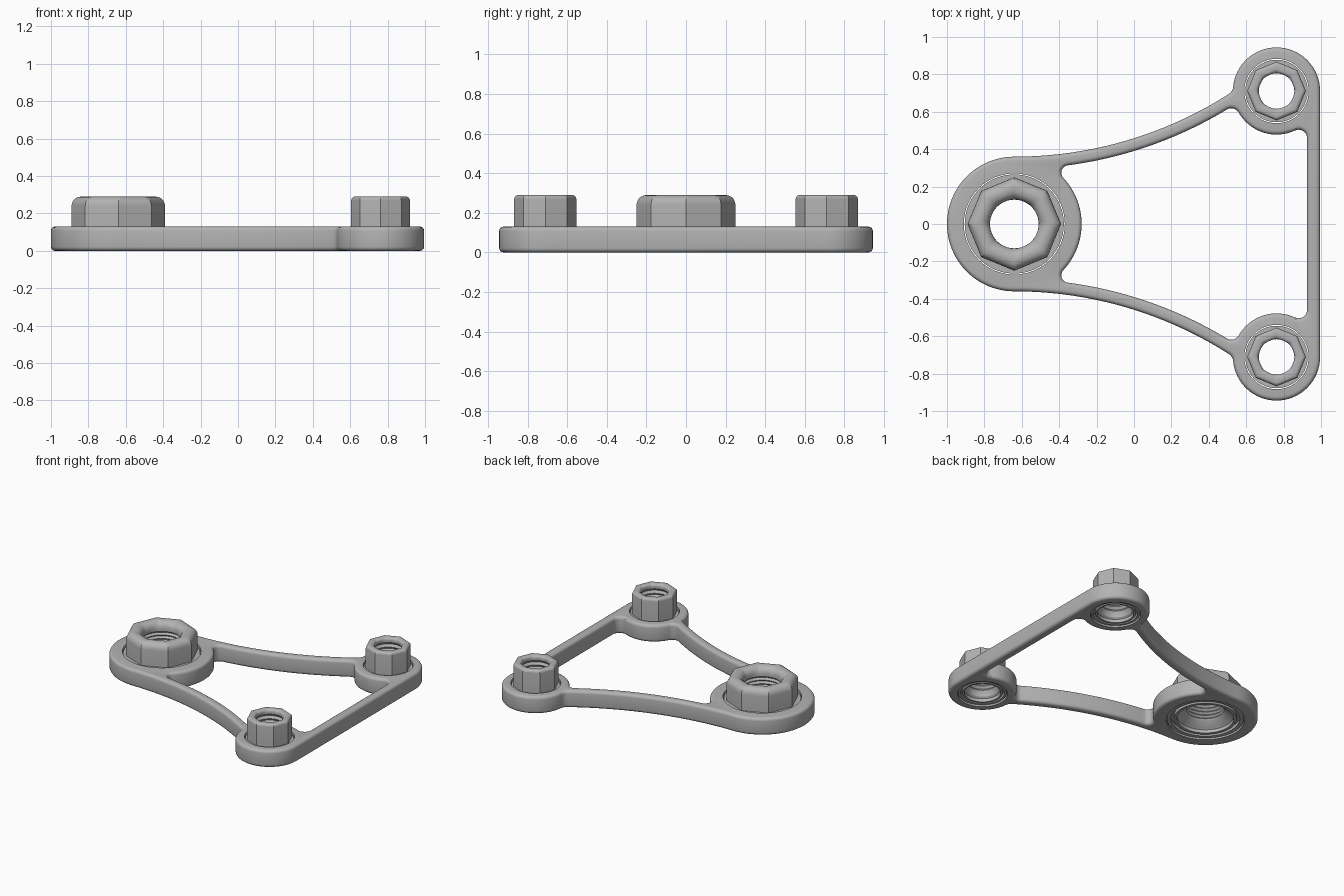
import bpy, bmesh
from math import pi, cos, sin, atan2, radians
from mathutils import Vector as V

cube = bpy.data.objects.get("Cube")
if cube:
    bpy.data.objects.remove(cube, do_unlink=True)

grey = bpy.data.materials.new("satin_grey")
grey.use_nodes = True
grey.diffuse_color = (0.45, 0.45, 0.45, 1)
grey.node_tree.nodes["Principled BSDF"].inputs["Base Color"].default_value = (0.45, 0.45, 0.45, 1)

PLATE_H, TOP, EDGE = 0.13, 0.29, 0.022
BIG, BIG_R = V((-0.64, 0)), 0.36
SMALL, SMALL_R = V((0.762, 0.711)), 0.233
SWEEP, OUT_R, IN_R = V((-0.64, 2.49)), 2.13, 2.195   # curved arm arcs
BAR_OUT, BAR_IN = 0.995, 0.925
FAR = 500


def link(name, mesh):
    ob = bpy.data.objects.new(name, mesh)
    bpy.context.collection.objects.link(ob)
    return ob


def smooth(ob):
    bpy.ops.object.select_all(action='DESELECT')
    ob.select_set(True)
    bpy.context.view_layer.objects.active = ob
    bpy.ops.object.shade_smooth_by_angle(angle=radians(28))


def arc(c, p, q, n):
    """Points on the shorter arc around c from p to q."""
    a, b = atan2(*(p - c).yx), atan2(*(q - c).yx)
    d = (b - a + pi) % (2 * pi) - pi
    r = (p - c).length
    return [c + V((cos(a + d * i / n), sin(a + d * i / n))) * r for i in range(n + 1)]


def fillet(c1, r1, c2, r2, rf, near):
    """Fillet centre and tangent points; a negative radius means tangent inside."""
    d1, d2 = abs(r1 + rf), abs(r2 + rf)
    ax = c2 - c1
    d = ax.length
    ax.normalize()
    t = (d1 * d1 - d2 * d2 + d * d) / (2 * d)
    h = max(d1 * d1 - t * t, 0) ** 0.5
    f = min((c1 + ax * t + V((-ax.y, ax.x)) * s * h for s in (1, -1)),
            key=lambda p: (p - near).length)
    touch = [f + (c - f).normalized() * rf * (1 if r > 0 else -1)
             for c, r in ((c1, r1), (c2, r2))]
    return f, touch[0], touch[1]


def mirrored(half):
    pts = half + [V((p.x, -p.y)) for p in reversed(half)]
    return [p for i, p in enumerate(pts) if (p - pts[i - 1]).length > 1e-4]


# Outer outline
f, a, b = fillet(SMALL, SMALL_R, SWEEP, -OUT_R, 0.05, V((0.49, 0.73)))
crown = SMALL + V((0, SMALL_R))
outer = arc(SMALL, V((BAR_OUT, SMALL.y)), crown, 16) + arc(SMALL, crown, a, 16)
outer += arc(f, a, b, 8) + arc(SWEEP, b, BIG + V((0, BIG_R)), 28)
outer += arc(BIG, BIG + V((0, BIG_R)), BIG - V((BIG_R, 0)), 24)

# Inner window outline
f1, a1, b1 = fillet(V((BAR_IN + FAR, 0)), FAR, SMALL, SMALL_R, 0.045, V((0.88, 0.46)))
f2, a2, b2 = fillet(SMALL, SMALL_R, SWEEP, IN_R, 0.045, V((0.53, 0.56)))
f3, a3, b3 = fillet(SWEEP, IN_R, BIG, BIG_R, 0.04, V((-0.35, 0.27)))
a1.x = BAR_IN
inner = arc(f1, a1, b1, 10) + arc(SMALL, b1, a2, 16) + arc(f2, a2, b2, 10)
inner += arc(SWEEP, b2, a3, 28) + arc(f3, a3, b3, 10)
inner += arc(BIG, b3, BIG + V((BIG_R, 0)), 16)

# Plate with rounded rims, from a filled curve
cu = bpy.data.curves.new("plate_outline", 'CURVE')
cu.dimensions, cu.fill_mode = '2D', 'BOTH'
cu.extrude, cu.bevel_depth = PLATE_H / 2 - EDGE, EDGE
cu.bevel_resolution, cu.offset = 3, -EDGE
for pts in (mirrored(outer), mirrored(inner)):
    sp = cu.splines.new('POLY')
    sp.points.add(len(pts) - 1)
    for sp_pt, p in zip(sp.points, pts):
        sp_pt.co = (p.x, p.y, 0, 1)
    sp.use_cyclic_u = True
outline = link("plate_outline", cu)
bpy.context.view_layer.update()
deps = bpy.context.evaluated_depsgraph_get()
mesh = bpy.data.meshes.new_from_object(outline.evaluated_get(deps))
bpy.data.objects.remove(outline, do_unlink=True)
bm = bmesh.new()
bm.from_mesh(mesh)
bmesh.ops.remove_doubles(bm, verts=bm.verts, dist=1e-5)
bmesh.ops.recalc_face_normals(bm, faces=bm.faces)
bmesh.ops.translate(bm, verts=bm.verts, vec=(0, 0, PLATE_H / 2))
bm.to_mesh(mesh)
bm.free()
mesh.materials.clear()
mesh.materials.append(grey)
plate = link("plate", mesh)

# Seats: name, centre, seat radius, nut radius, bore, outer and inner rounding, recess
seats = [
    ("main", BIG, 0.27, 0.25, 0.13, 0.05, 0.06, 0.195),
    ("back", SMALL, 0.172, 0.157, 0.095, 0.02, 0.025, 0.125),
    ("front", V((SMALL.x, -SMALL.y)), 0.172, 0.157, 0.095, 0.02, 0.025, 0.125),
]

# Bore the seats through the plate
bm = bmesh.new()
for _, c, seat, *_rest in seats:
    made = bmesh.ops.create_cone(bm, cap_ends=True, segments=64, radius1=seat,
                                 radius2=seat, depth=1)
    bmesh.ops.translate(bm, verts=made["verts"], vec=(c.x, c.y, 0))
cut_mesh = bpy.data.meshes.new("seat_cutter")
bm.to_mesh(cut_mesh)
bm.free()
cutter = link("seat_cutter", cut_mesh)
cutter.hide_render = True
mod = plate.modifiers.new("seats", 'BOOLEAN')
mod.operation, mod.solver, mod.object = 'DIFFERENCE', 'EXACT', cutter
bpy.context.view_layer.objects.active = plate
bpy.ops.object.modifier_apply(modifier=mod.name)
bpy.data.objects.remove(cutter, do_unlink=True)
smooth(plate)


def octagon(a):
    return cos(pi / 8) / cos(a % (pi / 4) - pi / 8)


def lathe(name, c, profile, n=64):
    """Spin (radius, height, octagon share) points into a closed ring."""
    bm = bmesh.new()
    rings = []
    for r, z, k in profile:
        ring = []
        for i in range(n):
            a = 2 * pi * i / n
            rr = r * (1 - k + k * octagon(a))
            ring.append(bm.verts.new((c.x + rr * cos(a), c.y + rr * sin(a), z)))
        rings.append(ring)
    for j, ring in enumerate(rings):
        low = rings[j - 1]
        for i in range(n):
            bm.faces.new((low[i - 1], low[i], ring[i], ring[i - 1]))
    bmesh.ops.recalc_face_normals(bm, faces=bm.faces)
    me = bpy.data.meshes.new(name)
    bm.to_mesh(me)
    bm.free()
    me.materials.append(grey)
    smooth(link(name, me))


# Flanged eight-sided nuts with threaded bores and ringed undersides
for name, c, seat, nut, bore, ro, ri, recess in seats:
    rim = seat - 0.005
    quarter = [i * pi / 10 for i in range(6)]
    prof = [(rim, 0.01, 0), (rim, 0.118, 0), (nut, 0.118, 1)]
    prof += [(nut - ro + ro * cos(t), TOP - ro + ro * sin(t), 1) for t in quarter]
    prof += [(bore + ri - ri * sin(t), TOP - ri + ri * cos(t), cos(t)) for t in quarter]
    # thread ridges
    steps, start, end = 5, TOP - ri - 0.01, 0.085
    pitch = (start - end) / steps
    for i in range(steps):
        z = start - i * pitch
        prof += [(bore, z, 0), (bore + 0.014, z - pitch / 2, 0)]
    prof += [(bore, end, 0), (bore + 0.01, 0.07, 0), (recess - 0.012, 0.045, 0),
             (recess, 0.035, 0), (recess, 0.01, 0)]
    # groove between the two rings underneath
    w = rim - recess
    prof += [(recess + w * 0.3, 0.01, 0), (recess + w * 0.3, 0.035, 0),
             (recess + w * 0.6, 0.035, 0), (recess + w * 0.6, 0.01, 0)]
    lathe(name + "_nut", c, prof)
